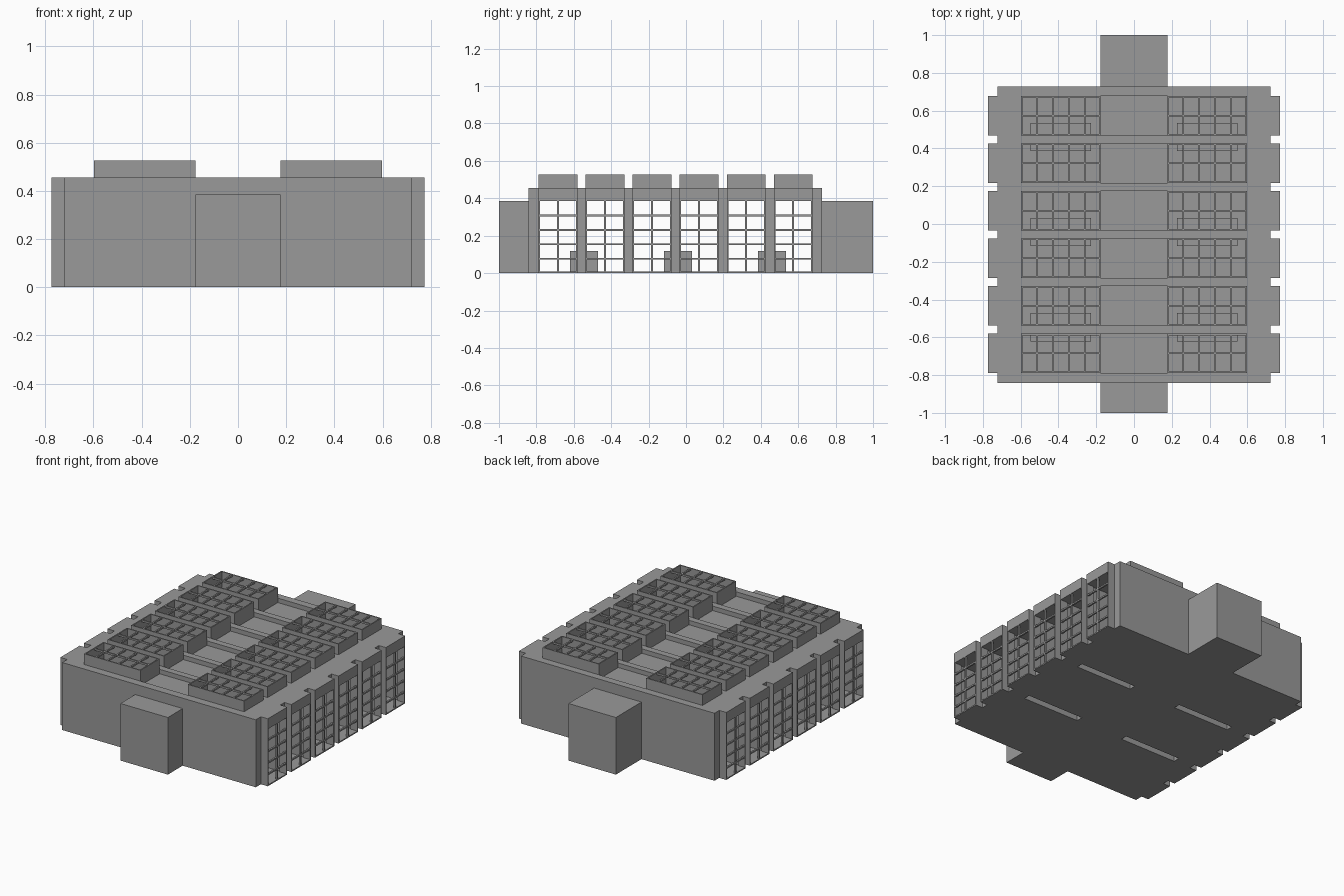
import bpy, bmesh
from mathutils import Vector

if "Cube" in bpy.data.objects:
    bpy.data.objects.remove(bpy.data.objects["Cube"])

grey = bpy.data.materials.new("concrete grey")
grey.diffuse_color = (0.32, 0.32, 0.32, 1)
grey.use_nodes = True
grey.node_tree.nodes["Principled BSDF"].inputs["Base Color"].default_value = grey.diffuse_color


def part(name, boxes):
    """One object made from boxes given as x0, x1, y0, y1, z0, z1."""
    bm = bmesh.new()
    for x0, x1, y0, y1, z0, z1 in boxes:
        vs = bmesh.ops.create_cube(bm, size=1)["verts"]
        for v in vs:
            v.co = Vector(((x0 + x1) / 2 + v.co.x * (x1 - x0),
                           (y0 + y1) / 2 + v.co.y * (y1 - y0),
                           (z0 + z1) / 2 + v.co.z * (z1 - z0)))
    me = bpy.data.meshes.new(name)
    bm.to_mesh(me)
    bm.free()
    me.materials.append(grey)
    ob = bpy.data.objects.new(name, me)
    bpy.context.collection.objects.link(ob)
    return ob


def both(name, boxes):
    """Same, mirrored across x = 0."""
    ob = part(name, boxes)
    ob.modifiers.new("mirror", 'MIRROR')
    return ob


# Main dimensions
XI, XS, XW, XB = 0.177, 0.597, 0.722, 0.774   # corridor, skylight, wall, bay edges
YF, YB = -0.842, 0.727
ZC, ZR, ZS = 0.385, 0.455, 0.527              # ceiling, roof, skylight top
FL, T, B = 0.008, 0.008, 0.010                # floor, sheet and bar thickness
bays = [(-0.788 + 0.2515 * i, -0.581 + 0.2515 * i) for i in range(6)]
gaps = [(bays[i][1], bays[i + 1][0]) for i in range(5)]
ends = [(YF, bays[0][0]), (bays[-1][1], YB)]

# End walls and entrance blocks
part("end_walls", [(-XW, XW, a, b, 0, ZR) for a, b in ends])
part("entrance_blocks", [(-XI, XI, -1, YF, 0, ZC), (-XI, XI, YB, 1, 0, ZC)])

# Floor with open slots under the partitions
part("corridor_floor", [(-XI, XI, ends[0][1], ends[1][0], 0, FL)])
runs = [(bays[0][0], gaps[1][0]), (gaps[1][1], gaps[3][0]), (gaps[3][1], bays[5][1])]
both("room_floor", [(XI, XS, a, b, 0, FL) for a, b in runs]
     + [(XS, XW, bays[0][0], bays[5][1], 0, FL)]
     + [(XW, XB, a, b, 0, FL) for a, b in bays])

# Hollow partitions between rooms
shell = []
for i in (1, 3):
    a, b = gaps[i]
    shell += [(XI, XS, a - 0.003, a, 0, ZC), (XI, XS, b, b + 0.003, 0, ZC),
              (XI - 0.003, XI, a, b, 0, ZC)]
both("partitions", shell)

# Piers between the window bays, roof beams and edge strips
both("piers", [(XS, XW, a, b, 0, ZC) for a, b in gaps])
part("roof_beams", [(-XS, XS, a, b, ZC, ZR) for a, b in gaps])
both("roof_edges", [(XS, XW, bays[0][0], bays[5][1], ZC, ZR)])
part("corridor_roof_panels", [(-XI, XI, a, b, ZC, ZR - 0.03) for a, b in bays])

# Raised skylights: four sheet sides and a 5 x 2 grid of bars
sky = []
for a, b in bays:
    sky += [(XI, XI + T, a, b, ZC, ZS), (XS - T, XS, a, b, ZC, ZS),
            (XI, XS, a, a + T, ZC, ZS), (XI, XS, b - T, b, ZC, ZS)]
    for k in range(1, 5):
        x = XI + (XS - XI) * k / 5
        sky.append((x - B / 2, x + B / 2, a + T, b - T, ZS - 0.012, ZS - 0.001))
    m = (a + b) / 2
    sky.append((XI + T, XS - T, m - B / 2, m + B / 2, ZS - 0.012, ZS))
both("skylights", sky)

# Window bays: header, cheeks and a 2 x 5 grid of bars
win = []
for a, b in bays:
    win += [(XW, XB, a, b, ZC, ZR), (XW, XB, a, a + T, FL, ZC), (XW, XB, b - T, b, FL, ZC)]
    for k in range(1, 5):
        z = ZC * k / 5
        win.append((XB - 0.012, XB - 0.001, a + T, b - T, z - B / 2, z + B / 2))
    m = (a + b) / 2
    win.append((XB - 0.012, XB, m - B / 2, m + B / 2, FL, ZC))
both("window_bays", win)

# Tables, one in the middle of each room
both("tables", [(0.227, 0.547, (gaps[i][0] + gaps[i][1]) / 2 - 0.062,
                 (gaps[i][0] + gaps[i][1]) / 2 + 0.088, FL, 0.117) for i in (0, 2, 4)])
